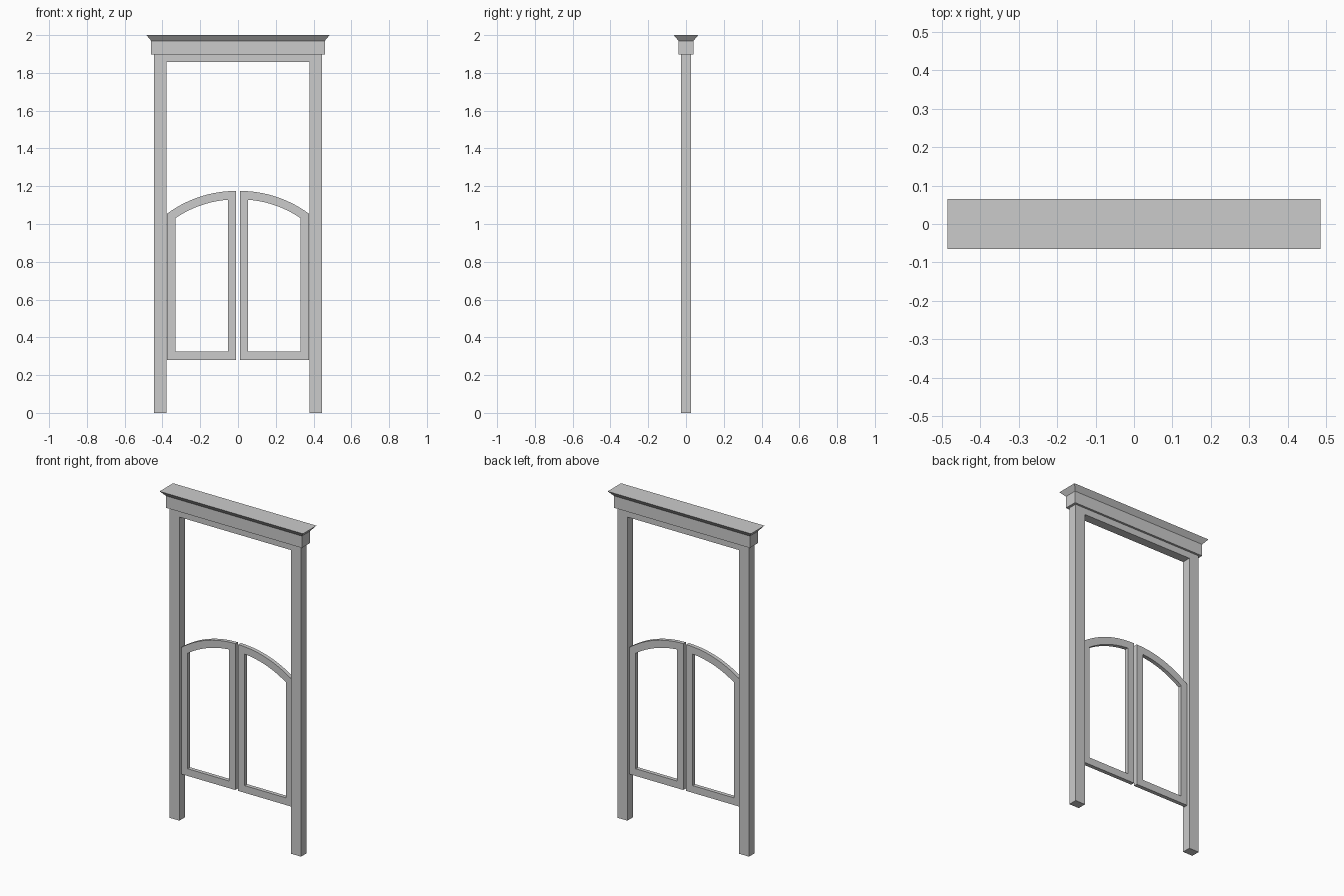
import bpy, bmesh, math

if "Cube" in bpy.data.objects:
    bpy.data.objects.remove(bpy.data.objects["Cube"])


def finish(bm, name):
    bmesh.ops.recalc_face_normals(bm, faces=bm.faces)
    me = bpy.data.meshes.new(name)
    bm.to_mesh(me)
    bm.free()
    ob = bpy.data.objects.new(name, me)
    bpy.context.collection.objects.link(ob)
    return ob


def frame(name, outer, inner, half, closed=True):
    """Frame between two matching (x, z) outlines, with depth +-half in y."""
    bm = bmesh.new()
    rings = [[bm.verts.new((x, y, z)) for x, z in loop]
             for loop, y in ((outer, -half), (inner, -half), (inner, half), (outer, half))]
    n = len(outer)
    for k in range(4):
        a, b = rings[k], rings[(k + 1) % 4]
        for i in range(n if closed else n - 1):
            j = (i + 1) % n
            bm.faces.new((a[i], a[j], b[j], b[i]))
    if not closed:
        for i in (0, n - 1):
            bm.faces.new([r[i] for r in rings])
    return finish(bm, name)


def block(name, sections):
    """Stack of rectangular sections (half x, half y, z), capped at both ends."""
    bm = bmesh.new()
    rings = [[bm.verts.new((sx * hx, sy * hy, z))
              for sx, sy in ((-1, -1), (1, -1), (1, 1), (-1, 1))] for hx, hy, z in sections]
    for a, b in zip(rings, rings[1:]):
        for i in range(4):
            j = (i + 1) % 4
            bm.faces.new((a[i], a[j], b[j], b[i]))
    bm.faces.new(rings[0])
    bm.faces.new(rings[-1])
    return finish(bm, name)


def door_outline(side, x_in, x_out, bottom, radius, steps=14):
    """Straight stiles and bottom rail under a quarter-like arched top."""
    cx, cz = 0.01, 0.56
    a0, a1 = (math.asin((x - cx) / radius) for x in (x_in, x_out))
    pts = [(x_out, bottom), (x_in, bottom)]
    for i in range(steps + 1):
        a = a0 + (a1 - a0) * i / steps
        pts.append((cx + radius * math.sin(a), cz + radius * math.cos(a)))
    return [(side * x, z) for x, z in pts]


# Door frame: two posts and head
frame("door_frame",
      [(-0.445, 0), (-0.445, 1.9), (0.445, 1.9), (0.445, 0)],
      [(-0.378, 0), (-0.378, 1.857), (0.378, 1.857), (0.378, 0)], 0.027, closed=False)

# Header with flared cornice
block("header_cornice", [(0.46, 0.04, 1.897), (0.46, 0.04, 1.97), (0.485, 0.065, 2.0)])

# Pair of swinging half doors
for side, label in ((-1, "left"), (1, "right")):
    door = frame(label + "_swing_door",
                 door_outline(side, 0.01, 0.375, 0.28, 0.615),
                 door_outline(side, 0.054, 0.332, 0.324, 0.57), 0.012)
    bpy.ops.object.select_all(action='DESELECT')
    door.select_set(True)
    bpy.context.view_layer.objects.active = door
    bpy.ops.object.shade_smooth_by_angle(angle=math.radians(25))
